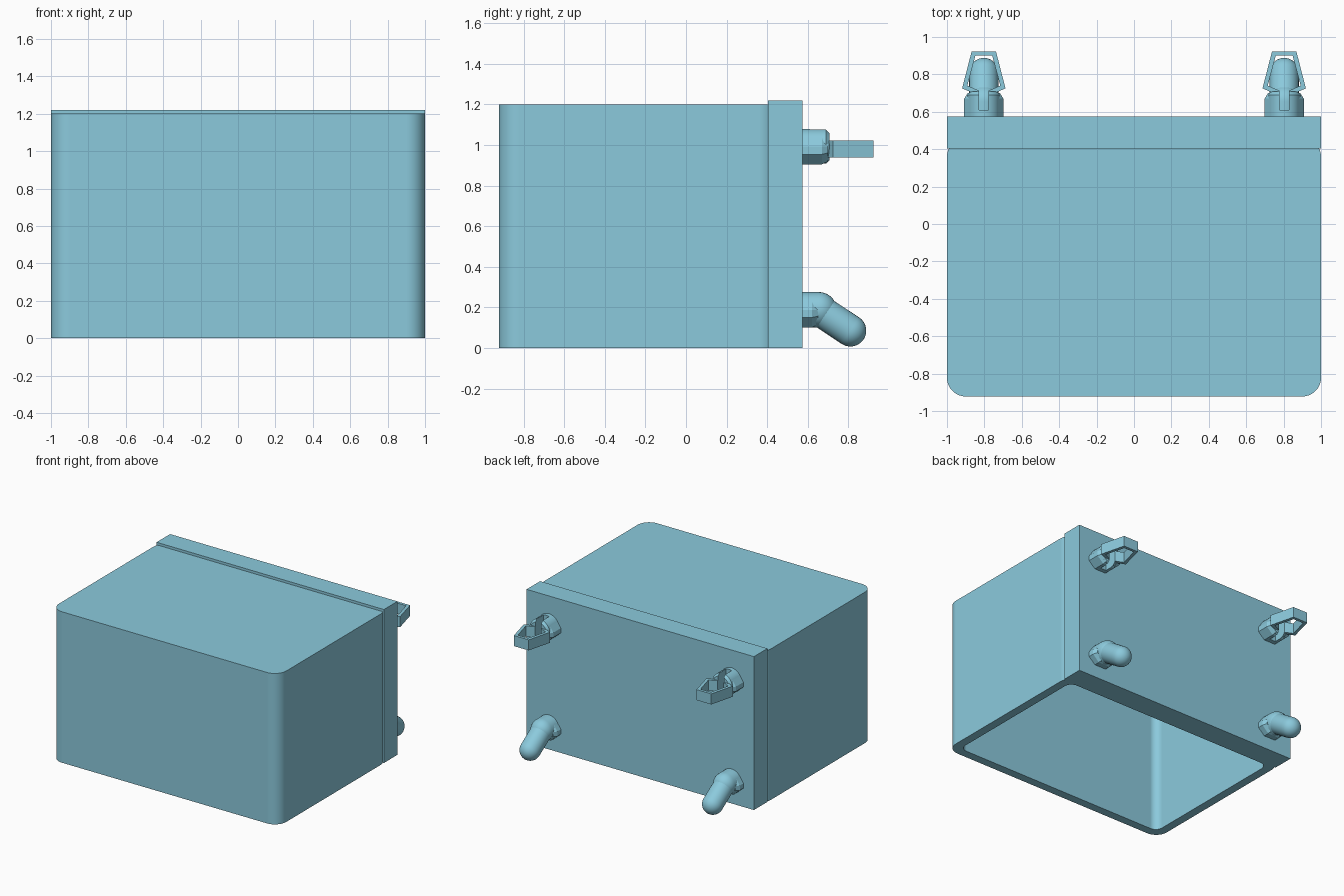
import bpy, bmesh, math
from mathutils import Vector

if "Cube" in bpy.data.objects:
    bpy.data.objects.remove(bpy.data.objects["Cube"])

PEG_X, BACK = 0.803, 0.575          # peg offset from centre, rear face of the plate
TOP_Z, LOW_Z = 0.992, 0.1875        # heights of the clips and hooks

teal = bpy.data.materials.new("teal_plastic")
teal.diffuse_color = (0.26, 0.59, 0.72, 1)
teal.use_nodes = True
teal.node_tree.nodes["Principled BSDF"].inputs["Base Color"].default_value = teal.diffuse_color


def finish(bm, name, smooth=False):
    bmesh.ops.recalc_face_normals(bm, faces=bm.faces)
    me = bpy.data.meshes.new(name)
    bm.to_mesh(me)
    bm.free()
    me.materials.append(teal)
    ob = bpy.data.objects.new(name, me)
    bpy.context.collection.objects.link(ob)
    if smooth:
        bpy.ops.object.select_all(action='DESELECT')
        ob.select_set(True)
        bpy.context.view_layer.objects.active = ob
        bpy.ops.object.shade_smooth_by_angle(angle=math.radians(30))
    return ob


def loft(name, rings, smooth=False):
    """Skin equal-length rings of points and cap both ends."""
    bm = bmesh.new()
    vs = [[bm.verts.new(p) for p in r] for r in rings]
    n = len(vs[0])
    for a, b in zip(vs, vs[1:]):
        for i in range(n):
            bm.faces.new((a[i], a[(i + 1) % n], b[(i + 1) % n], b[i]))
    bm.faces.new(vs[0])
    bm.faces.new(vs[-1])
    return finish(bm, name, smooth)


def rounded_rect(x, y0, y1, r, z, seg=10):
    pts = []
    for k, (cx, cy) in enumerate([(x - r, y1 - r), (r - x, y1 - r), (r - x, y0 + r), (x - r, y0 + r)]):
        for i in range(seg + 1):
            a = math.pi / 2 * (k + i / seg)
            pts.append((cx + r * math.cos(a), cy + r * math.sin(a), z))
    return pts


def box(name, x0, x1, y0, y1, z0, z1):
    corners = [(x0, y0), (x1, y0), (x1, y1), (x0, y1)]
    return loft(name, [[(x, y, z) for x, y in corners] for z in (z0, z1)])


def lathe(name, start, direction, profile, seg=32):
    """Turn (distance, radius) pairs around an axis in the yz plane."""
    start, d = Vector(start), Vector(direction).normalized()
    u = Vector((1, 0, 0))
    w = d.cross(u)
    rings = []
    for t, r in profile:
        rings.append([start + d * t + (u * math.cos(a) + w * math.sin(a)) * r
                      for a in (2 * math.pi * i / seg for i in range(seg))])
    return loft(name, rings, True)


def round_end(length, r, n=10):
    return [(0, r)] + [(length + r * math.sin(a), r * math.cos(a))
                       for a in (math.pi / 2 * i / (n + 0.2) for i in range(n + 1))]


def slot(ob, cutter):
    m = ob.modifiers.new("slot", 'BOOLEAN')
    m.operation, m.solver, m.object = 'DIFFERENCE', 'EXACT', cutter


def collar(name, cx, cz, y1):
    """Faceted stem collar with a flattened underside."""
    half = [(0.05, -0.0875), (0.105, -0.038), (0.105, 0.0), (0.07, 0.052)]
    sec = half + [(-x, z) for x, z in reversed(half)]
    rings = [[(cx + x * s, y, cz + z * s) for x, z in sec]
             for y, s in ((BACK - 0.02, 1), (y1 - 0.03, 1), (y1, 0.82))]
    return loft(name, rings)


# Hollow bin, open underneath
W, FRONT, REAR = 0.068, -0.922, 0.46
shell = loft("bin_shell", [rounded_rect(1, FRONT, REAR, 0.1, 1.2),
                           rounded_rect(1, FRONT, REAR, 0.1, 0),
                           rounded_rect(1 - W, FRONT + W, REAR - W, 0.06, 0),
                           rounded_rect(1 - W, FRONT + W, REAR - W, 0.06, 1.2 - W)], True)
weighted = shell.modifiers.new("flat_walls", 'WEIGHTED_NORMAL')
weighted.keep_sharp = True

# Mounting plate behind the bin
box("back_plate", -1, 1, 0.405, BACK, 0, 1.22)

for side, cx in (("left", -PEG_X), ("right", PEG_X)):
    # Lower hook: stem, elbow and drooping round-ended peg
    lathe(side + "_hook_stem", (cx, BACK - 0.02, LOW_Z), (0, 1, 0), round_end(0.1, 0.0875))
    peg = Vector((0, 0.155, -0.1025))
    lathe(side + "_hook_peg", (cx, 0.655, LOW_Z), peg, round_end(peg.length, 0.078))
    collar(side + "_hook_collar", cx, LOW_Z, 0.65)

    # Upper clip: split stem
    cutter = box(side + "_slot_cutter", cx - 0.025, cx + 0.025, 0.61, 0.8, TOP_Z - 0.2, TOP_Z + 0.2)
    cutter.hide_render = True
    cutter.hide_viewport = True
    stem = lathe(side + "_clip_stem", (cx, BACK - 0.02, TOP_Z), (0, 1, 0),
                 [(0, 0.0875), (0.135, 0.0875), (0.153, 0.07)])
    slot(stem, cutter)
    slot(collar(side + "_clip_collar", cx, TOP_Z, 0.70), cutter)

    # Upper clip: arrow-shaped spring loop
    outer = [(0.05, 0.65), (0.05, 0.697), (0.116, 0.725), (0.065, 0.923)]
    inner = [(0.026, 0.65), (0.026, 0.713), (0.088, 0.74), (0.045, 0.90)]
    loop = (outer + [(-x, y) for x, y in reversed(outer)]
            + [(-x, y) for x, y in inner] + list(reversed(inner)))
    loft(side + "_clip_loop", [[(cx + x, y, z) for x, y in loop] for z in (0.937, 1.021)])
